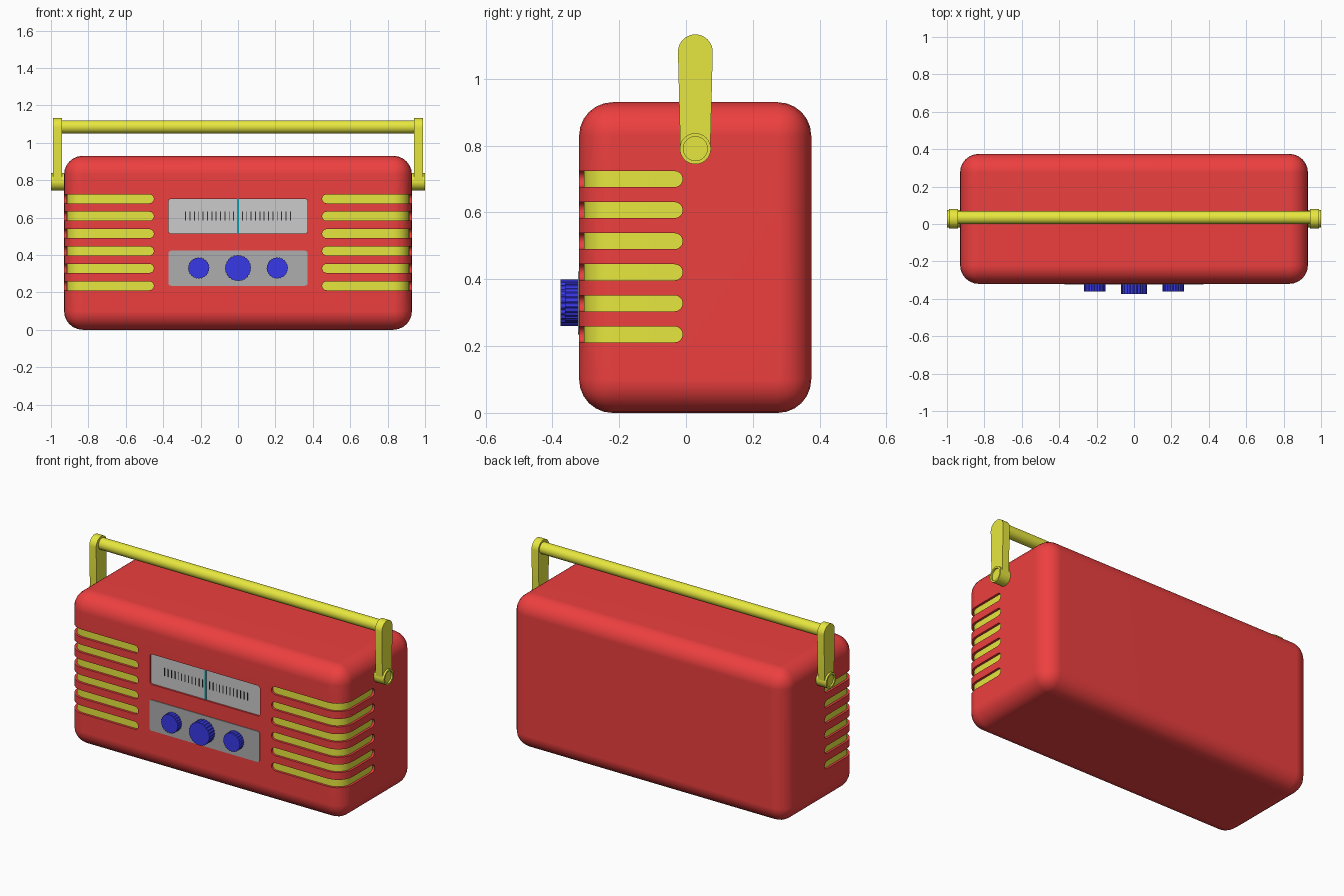
import bpy, bmesh, math
from mathutils import Vector

if "Cube" in bpy.data.objects:
    bpy.data.objects.remove(bpy.data.objects["Cube"])


def material(name, rgb):
    m = bpy.data.materials.new(name)
    m.diffuse_color = (*rgb, 1)
    m.use_nodes = True
    m.node_tree.nodes["Principled BSDF"].inputs["Base Color"].default_value = m.diffuse_color
    return m


RED = material("red", (0.85, 0.05, 0.05))
YELLOW = material("yellow", (0.8, 0.8, 0.05))
BLUE = material("blue", (0.04, 0.04, 0.8))
TEAL = material("teal", (0.0, 0.4, 0.5))
BLACK = material("black", (0.03, 0.03, 0.03))
LIGHT = material("light_grey", (0.7, 0.7, 0.7))
DARK = material("dark_grey", (0.42, 0.42, 0.42))


def finish(name, bm, mat=None, angle=35):
    bmesh.ops.recalc_face_normals(bm, faces=bm.faces)
    me = bpy.data.meshes.new(name)
    bm.to_mesh(me)
    bm.free()
    ob = bpy.data.objects.new(name, me)
    bpy.context.collection.objects.link(ob)
    if mat:
        me.materials.append(mat)
    if angle:
        smooth(ob, angle)
    return ob


def smooth(ob, angle):
    bpy.ops.object.select_all(action='DESELECT')
    ob.select_set(True)
    bpy.context.view_layer.objects.active = ob
    bpy.ops.object.shade_smooth_by_angle(angle=math.radians(angle))


def loft(bm, rings):
    """Skin a list of equal-length point loops and cap both ends."""
    vs = [[bm.verts.new(p) for p in r] for r in rings]
    n = len(vs[0])
    for a, b in zip(vs, vs[1:]):
        for i in range(n):
            j = (i + 1) % n
            bm.faces.new((a[i], a[j], b[j], b[i]))
    bm.faces.new(vs[0][::-1])
    bm.faces.new(vs[-1])


def arc(cx, cy, r, a0, a1, n):
    return [(cx + r * math.cos(math.radians(a0 + (a1 - a0) * i / n)),
             cy + r * math.sin(math.radians(a0 + (a1 - a0) * i / n))) for i in range(n + 1)]


def circle(cx, cy, r, n=40):
    return arc(cx, cy, r, 0, 360, n)[:-1]


def round_rect(x0, x1, z0, z1, r):
    return (arc(x1 - r, z1 - r, r, 0, 90, 4) + arc(x0 + r, z1 - r, r, 90, 180, 4)
            + arc(x0 + r, z0 + r, r, 180, 270, 4) + arc(x1 - r, z0 + r, r, 270, 360, 4))


def along_y(bm, outline, y0, y1):
    loft(bm, [[(a, y, b) for a, b in outline] for y in (y0, y1)])


def along_x(bm, sections):
    loft(bm, [[(x, a, b) for a, b in o] for x, o in sections])


# Case dimensions
X, Y0, Y1, H, R = 0.93, -0.32, 0.375, 0.93, 0.1
SLOT_Z = [0.235 + 0.093 * i for i in range(6)]


def slot(bm, z, side, d_in, d_out, hh):
    """Round-ended strip wrapping a front corner, between two offsets from the case."""
    caps = [math.radians(a) for a in (8, 25, 45, 67, 90)]
    st = [(0.45 + hh * (1 - math.cos(a)), Y0, 0, -1, hh * math.sin(a)) for a in caps]
    for i in range(7):
        a = math.radians(-90 + 15 * i)
        c, s = math.cos(a), math.sin(a)
        st.append((X - R + R * c, Y0 + R + R * s, c, s, hh))
    st += [(X, -0.01 - hh * (1 - math.cos(a)), 1, 0, hh * math.sin(a)) for a in caps[::-1]]
    loft(bm, [[(side * (x + nx * d), y + ny * d, z + k * h)
               for d, k in ((d_in, -1), (d_out, -1), (d_out, 1), (d_in, 1))]
              for x, y, nx, ny, h in st])


# Rounded case with grooves and dial pocket cut in
bm = bmesh.new()
bmesh.ops.create_cube(bm, size=1)
for v in bm.verts:
    v.co = Vector((v.co.x * 2 * X, v.co.y * (Y1 - Y0) + (Y0 + Y1) / 2, (v.co.z + 0.5) * H))
bmesh.ops.bevel(bm, geom=bm.edges[:], offset=R, segments=6, profile=0.5, affect='EDGES')
case = finish("case", bm, RED, None)

dial_outline = round_rect(-0.372, 0.372, 0.515, 0.70, 0.015)
bm = bmesh.new()
for z in SLOT_Z:
    for side in (-1, 1):
        slot(bm, z, side, -0.022, 0.03, 0.024)
along_y(bm, dial_outline, -0.4, -0.304)
cutter = finish("groove_cutter", bm, None, None)
cutter.hide_render = True
bpy.context.view_layer.objects.active = case
mod = case.modifiers.new("grooves", 'BOOLEAN')
mod.operation, mod.solver, mod.object = 'DIFFERENCE', 'EXACT', cutter
bpy.ops.object.modifier_apply(modifier=mod.name)
bpy.data.objects.remove(cutter)
smooth(case, 40)
wn = case.modifiers.new("normals", 'WEIGHTED_NORMAL')
wn.keep_sharp = True

# Yellow grille inserts in the grooves
bm = bmesh.new()
for z in SLOT_Z:
    for side in (-1, 1):
        slot(bm, z, side, -0.03, -0.014, 0.025)
finish("grille_bars", bm, YELLOW)

# Tuning dial, scale marks and needle
bm = bmesh.new()
along_y(bm, dial_outline, -0.309, -0.295)
finish("dial_plate", bm, LIGHT)
bm = bmesh.new()
for i in range(25):
    x = -0.28 + 0.56 * i / 24
    along_y(bm, [(x - .0025, .585), (x + .0025, .585), (x + .0025, .632), (x - .0025, .632)],
            -0.311, -0.305)
finish("dial_marks", bm, BLACK)
bm = bmesh.new()
along_y(bm, [(-.005, .516), (.005, .516), (.005, .699), (-.005, .699)], -0.315, -0.305)
finish("dial_needle", bm, TEAL)

# Control panel
bm = bmesh.new()
along_y(bm, round_rect(-0.372, 0.372, 0.235, 0.423, 0.015), -0.324, -0.30)
finish("control_panel", bm, DARK)

# Ridged knobs
for name, x, r, y in (("left_knob", -0.21, 0.057, -0.362), ("tuning_knob", 0, 0.07, -0.375),
                      ("right_knob", 0.21, 0.057, -0.362)):
    bm = bmesh.new()
    n = 96
    outline = []
    for i in range(n):
        a, q = 2 * math.pi * i / n, r * (1 if i % 4 < 2 else 0.955)
        outline.append((x + q * math.cos(a), 0.33 + q * math.sin(a)))
    along_y(bm, outline, y, -0.315)
    finish(name, bm, BLUE, 20)

# Carry handle: bar, tapered arms and hollow pivots
HY, PZ, TZ = 0.028, 0.791, 1.081
bm = bmesh.new()
along_x(bm, [(x, circle(HY + 0.006, 1.085, 0.035)) for x in (-0.95, 0.95)])
finish("handle_bar", bm, YELLOW)
arm = arc(HY, TZ, 0.052, 0, 180, 20) + arc(HY, PZ, 0.045, 180, 360, 20)
for name, s in (("left", -1), ("right", 1)):
    bm = bmesh.new()
    along_x(bm, [(s * 0.942, arm), (s * 0.988, arm)])
    finish(name + "_handle_arm", bm, YELLOW)
    bm = bmesh.new()
    outer, inner = circle(HY, PZ, 0.0465), circle(HY, PZ, 0.036)
    along_x(bm, [(s * 0.915, outer), (s * 1.0, outer), (s * 1.0, inner), (s * 0.99, inner)])
    finish(name + "_handle_pivot", bm, YELLOW)
